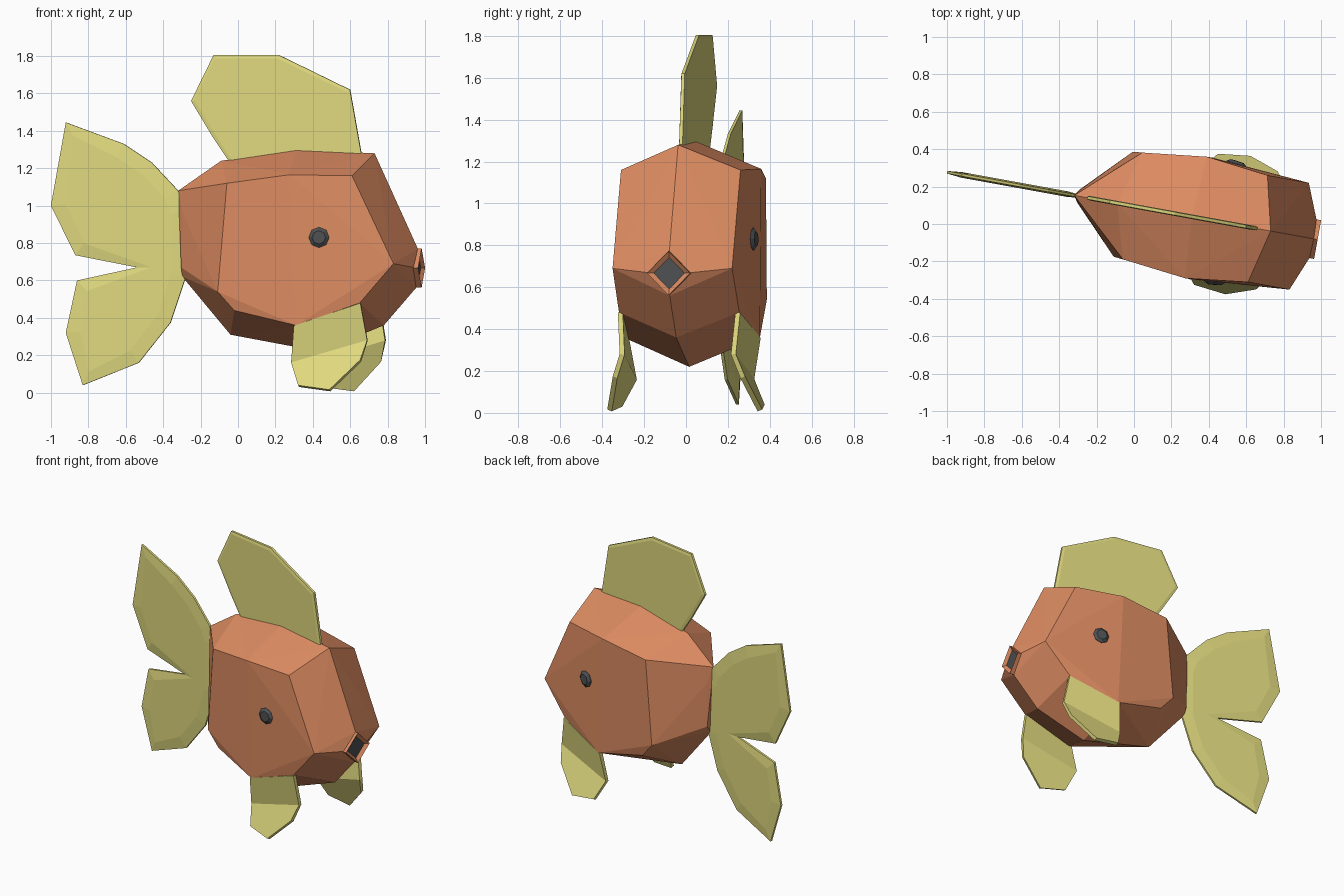
import bpy
import bmesh
from math import radians
from mathutils import Matrix, Vector

cube = bpy.data.objects.get("Cube")
if cube:
    bpy.data.objects.remove(cube, do_unlink=True)

# The fish is modelled along +x, symmetric about y = 0, then turned slightly
FRAME = Matrix.Translation((0.017, 0.092, 0)) @ Matrix.Rotation(radians(-10.3), 4, "Z")


def material(name, rgb):
    mat = bpy.data.materials.new(name)
    mat.use_nodes = True
    mat.diffuse_color = (*rgb, 1)
    mat.node_tree.nodes["Principled BSDF"].inputs["Base Color"].default_value = (*rgb, 1)
    return mat


ORANGE = material("orange scales", (0.72, 0.26, 0.12))
YELLOW = material("yellow fin", (0.74, 0.69, 0.21))
DARK = material("dark grey", (0.075, 0.08, 0.085))


def finish(name, bm, *mats):
    bmesh.ops.recalc_face_normals(bm, faces=bm.faces)
    mesh = bpy.data.meshes.new(name)
    bm.to_mesh(mesh)
    bm.free()
    for mat in mats:
        mesh.materials.append(mat)
    obj = bpy.data.objects.new(name, mesh)
    bpy.context.collection.objects.link(obj)
    obj.matrix_world = FRAME
    return obj


def plate_fin(name, outline, edge, rim, swell):
    """Upright fin with a thin edge and slightly thicker middle."""
    bm = bmesh.new()
    face = bm.faces.new([bm.verts.new((x, -edge, z)) for x, z in outline])
    new = bmesh.ops.extrude_face_region(bm, geom=[face], use_keep_orig=True)["geom"]
    moved = [g for g in new if isinstance(g, bmesh.types.BMVert)]
    bmesh.ops.translate(bm, vec=(0, 2 * edge, 0), verts=moved)
    bmesh.ops.recalc_face_normals(bm, faces=bm.faces)
    caps = [f for f in bm.faces if len(f.verts) == len(outline)]
    bmesh.ops.inset_individual(bm, faces=caps, thickness=rim, depth=swell,
                               use_even_offset=False)
    return finish(name, bm, YELLOW)


# Body: faceted convex shell from ridge points and mirrored flank points
ridge = [(-0.342, 1.08), (-0.109, 1.24), (0.298, 1.30), (0.725, 1.28), (0.96, 0.77),
         (0.95, 0.56), (0.775, 0.36), (0.43, 0.22), (-0.058, 0.31), (-0.32, 0.62)]
flank = [(-0.315, 0.035, 0.97), (-0.025, 0.29, 1.12), (0.32, 0.33, 1.165),
         (0.655, 0.29, 1.16), (0.88, 0.29, 0.69), (0.955, 0.105, 0.67),
         (0.697, 0.292, 0.48), (0.358, 0.33, 0.36), (0.013, 0.28, 0.44),
         (-0.076, 0.285, 0.54), (-0.32, 0.035, 0.67)]
bm = bmesh.new()
for x, z in ridge:
    bm.verts.new((x, 0, z))
for x, y, z in flank:
    for side in (-1, 1):
        bm.verts.new((x, side * y, z))
bmesh.ops.convex_hull(bm, input=bm.verts)
loose = [v for v in bm.verts if not v.link_faces]
bmesh.ops.delete(bm, geom=loose, context="VERTS")
bmesh.ops.dissolve_limit(bm, angle_limit=radians(1), verts=bm.verts, edges=bm.edges)
finish("body", bm, ORANGE)

# Mouth: raised diamond ring with a dark sunken centre
bm = bmesh.new()
place = Matrix.Translation((0.963, 0, 0.667)) @ Matrix.Rotation(radians(90), 4, "Y")
bmesh.ops.create_cone(bm, cap_ends=True, segments=4, radius1=0.105, radius2=0.105,
                      depth=0.035, matrix=place)
lips = max(bm.faces, key=lambda f: f.calc_center_median().x)
bmesh.ops.inset_individual(bm, faces=[lips], thickness=0.03, depth=-0.018)
lips.material_index = 1
finish("mouth", bm, ORANGE, DARK)

# Tail and back fin
tail = [(-0.30, 0.97), (-0.342, 1.08), (-0.485, 1.23), (-0.637, 1.33), (-0.952, 1.445),
        (-1.033, 1.0), (-0.90, 0.735), (-0.566, 0.67), (-0.891, 0.60), (-0.952, 0.32),
        (-0.86, 0.04), (-0.556, 0.16), (-0.383, 0.375), (-0.30, 0.62)]
plate_fin("tail_fin", tail, 0.007, 0.08, 0.008)
back = [(0.63, 1.2), (0.653, 1.28), (0.592, 1.62), (0.206, 1.805), (-0.149, 1.805),
        (-0.271, 1.56), (-0.149, 1.36), (-0.04, 1.2)]
plate_fin("back_fin", back, 0.008, 0.02, 0.004)

# Side fins: upper panel hanging from the belly edge, lower panel flaring out
root = [(0.345, 0.32, 0.36), (0.70, 0.285, 0.48)]
bend = [(0.735, 0.27, 0.28), (0.325, 0.285, 0.16)]
tip = [(0.705, 0.31, 0.17), (0.548, 0.365, 0.012), (0.375, 0.345, 0.035)]
for label, side in (("right", -1), ("left", 1)):
    bm = bmesh.new()
    top, mid, low = [[bm.verts.new((x, side * y, z)) for x, y, z in row]
                     for row in (root, bend, tip)]
    bm.faces.new(top + mid)
    bm.faces.new([mid[1], mid[0]] + low)
    fin = finish(label + "_side_fin", bm, YELLOW)
    solid = fin.modifiers.new("thickness", "SOLIDIFY")
    solid.thickness = 0.024
    solid.offset = 0

    # Eyes: eight-sided bevelled buttons lying on the flank
    bm = bmesh.new()
    out = Vector((0.12, side, 0.02)).normalized()
    turn = out.to_track_quat("Z", "Y").to_matrix().to_4x4()
    centre = Vector((0.48, side * 0.312, 0.83))
    for r1, r2, depth, shift in ((0.055, 0.055, 0.02, 0), (0.055, 0.036, 0.014, 0.017)):
        bmesh.ops.create_cone(bm, cap_ends=True, segments=8, radius1=r1, radius2=r2,
                              depth=depth,
                              matrix=Matrix.Translation(centre + out * shift) @ turn)
    finish(label + "_eye", bm, DARK)
